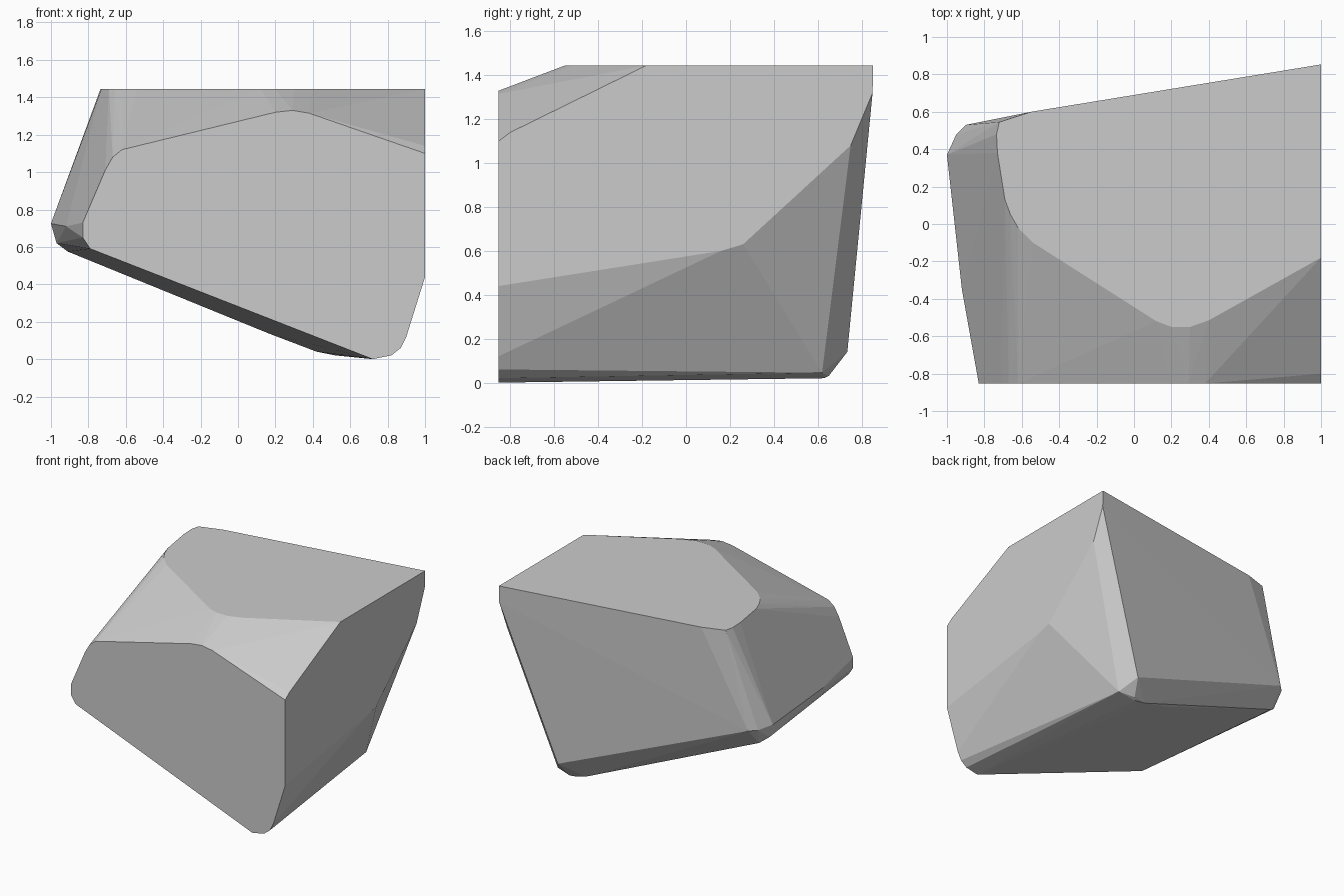
import bpy, bmesh, math

# Flat front cut, (x, z) at y = -0.85
front = [(-0.83, 0.65), (-0.83, 0.73), (-0.71, 1.01), (-0.67, 1.08), (-0.62, 1.12),
         (0.2, 1.32), (0.29, 1.33), (0.38, 1.315), (1, 1.10), (1, 0.44),
         (0.9, 0.12), (0.87, 0.06), (0.82, 0.02), (0.72, 0.0), (-0.79, 0.59)]
# Flat top cut, (x, y) at z = 1.445
top = [(-0.735, 0.48), (-0.73, 0.38), (-0.69, 0.13), (-0.66, 0.05), (-0.62, -0.02),
       (-0.54, -0.1), (0.12, -0.52), (0.2, -0.55), (0.3, -0.55), (0.4, -0.515),
       (1, -0.18), (1, 0.853), (-0.55, 0.6), (-0.72, 0.545)]
# Flat right cut, (y, z) at x = 1
side = [(-0.8, 1.14), (0.85, 1.32), (0.75, 1.08), (0.26, 0.63), (0.16, 0.6)]
# Worn corners at the left and along the bottom
corners = [(-1, 0.37, 0.725), (-0.95, 0.48, 0.71), (-0.9, 0.53, 0.71), (-0.97, 0.37, 0.62),
           (-0.91, 0.41, 0.575), (-0.92, -0.35, 0.71), (0.17, 0.55, 0.135),
           (0.42, 0.62, 0.04), (0.52, 0.63, 0.02), (0.54, 0.65, 0.03),
           (0.58, 0.735, 0.14), (0.66, 0.62, 0.045)]

points = ([(x, -0.853, z) for x, z in front] + [(x, y, 1.445) for x, y in top]
          + [(1, y, z) for y, z in side] + corners)

# Boulder as the convex skin over those outlines
bm = bmesh.new()
for p in points:
    bm.verts.new(p)
hull = bmesh.ops.convex_hull(bm, input=bm.verts[:])
loose = {v for v in hull["geom_interior"] + hull["geom_unused"]
         if isinstance(v, bmesh.types.BMVert)}
bmesh.ops.delete(bm, geom=list(loose), context='VERTS')
bmesh.ops.dissolve_limit(bm, angle_limit=math.radians(1), verts=bm.verts[:], edges=bm.edges[:])
bmesh.ops.recalc_face_normals(bm, faces=bm.faces[:])
mesh = bpy.data.meshes.new("boulder")
bm.to_mesh(mesh)
bm.free()
boulder = bpy.data.objects.new("boulder", mesh)
bpy.context.collection.objects.link(boulder)
